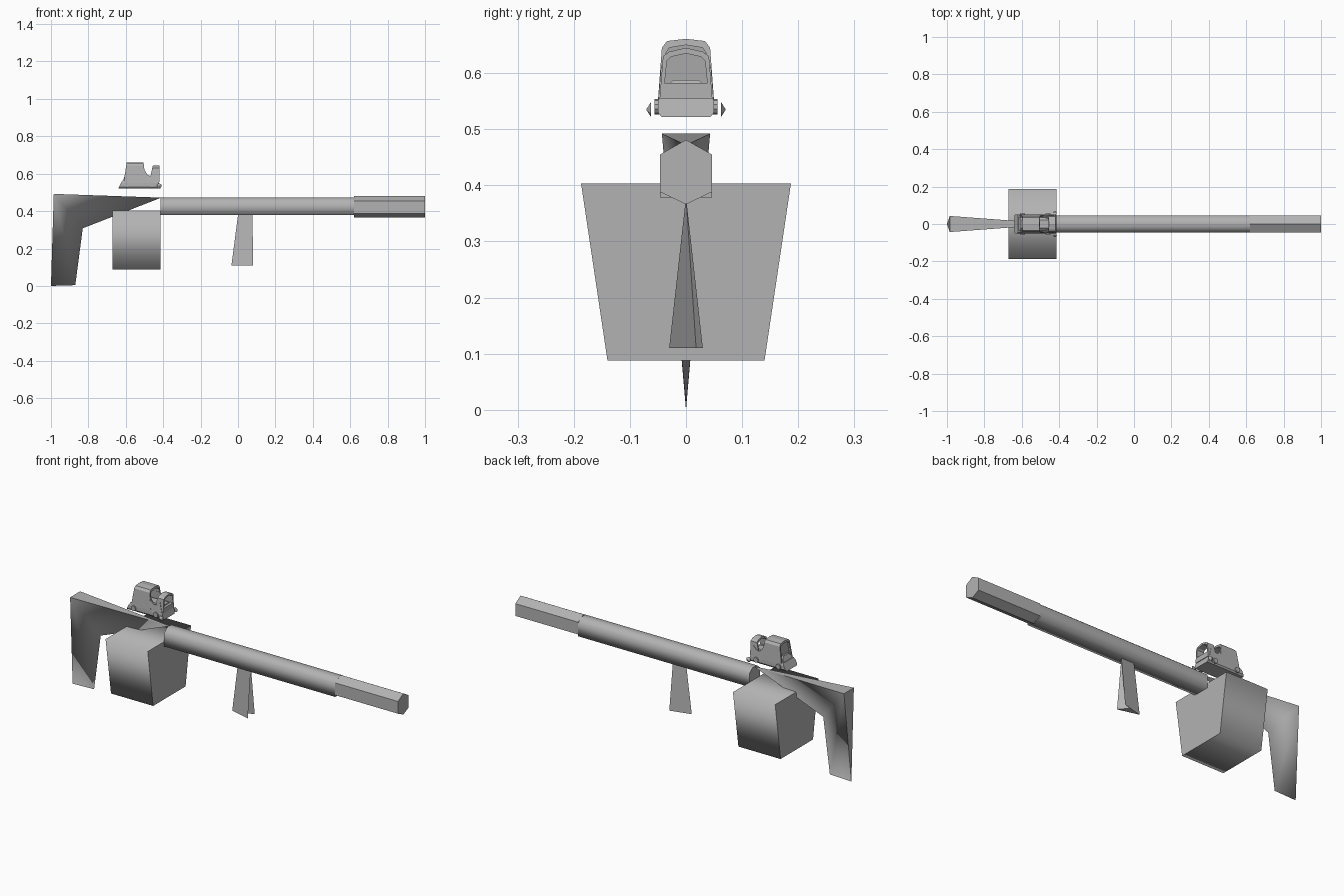
import bpy
import math
from mathutils import Matrix

if "Cube" in bpy.data.objects:
    bpy.data.objects.remove(bpy.data.objects["Cube"])

grey = bpy.data.materials.new("plain grey")
grey.diffuse_color = (0.45, 0.45, 0.45, 1)
grey.use_nodes = True
grey.node_tree.nodes["Principled BSDF"].inputs["Base Color"].default_value = grey.diffuse_color


def make(name, verts, faces, smooth=lambda i: False):
    """Create a mesh object with consistent outward normals."""
    import bmesh
    me = bpy.data.meshes.new(name)
    me.from_pydata(verts, [], faces)
    for p in me.polygons:
        p.use_smooth = smooth(p.index)
    bm = bmesh.new()
    bm.from_mesh(me)
    bmesh.ops.recalc_face_normals(bm, faces=bm.faces)
    bm.to_mesh(me)
    bm.free()
    me.materials.append(grey)
    ob = bpy.data.objects.new(name, me)
    bpy.context.collection.objects.link(ob)
    return ob


def mirrored(half):
    """Close a right-hand (y, z) outline with its mirror image."""
    return half + [(-y, z) for y, z in reversed(half) if abs(y) > 1e-6]


def prism(name, x0, x1, section, x0_top=None, x1_top=None, smooth=True):
    """Extrude a (y, z) section along x; the ends may lean towards the top."""
    zs = [z for _, z in section]
    lo, hi = min(zs), max(zs)

    def lean(a, b, z):
        return a if b is None else a + (b - a) * (z - lo) / (hi - lo)
    n = len(section)
    verts = [(lean(x0, x0_top, z), y, z) for y, z in section]
    verts += [(lean(x1, x1_top, z), y, z) for y, z in section]
    faces = [(i, (i + 1) % n, (i + 1) % n + n, i + n) for i in range(n)]
    faces += [tuple(range(n)), tuple(range(n, 2 * n))]
    return make(name, verts, faces, lambda i: smooth and i < n)


def hoop(name, x0, x1, outer, inner, x0_top=None, x1_top=None):
    """Open frame: two matching (y, z) outlines bridged along x."""
    zs = [z for _, z in outer]
    lo, hi = min(zs), max(zs)
    n = len(outer)

    def lean(a, b, z):
        return a if b is None else a + (b - a) * (z - lo) / (hi - lo)
    verts = []
    for a, b in ((x0, x0_top), (x1, x1_top)):
        for loop in (outer, inner):
            verts += [(lean(a, b, z), y, z) for y, z in loop]
    faces = []
    for i in range(n):
        j = (i + 1) % n
        for a, b in ((0, 1), (1, 3), (3, 2), (2, 0)):
            faces.append((a * n + i, a * n + j, b * n + j, b * n + i))
    return make(name, verts, faces)


# Barrel and hexagonal muzzle
prism("barrel", -0.415, 0.62,
      mirrored([(0.046, 0.378), (0.046, 0.45), (0.018, 0.472)]))
prism("muzzle", 0.62, 1.0,
      mirrored([(0, 0.366), (0.046, 0.388), (0.046, 0.455), (0, 0.481)]), smooth=False)

# Tapered box magazine
prism("magazine", -0.67, -0.415, mirrored([(0.14, 0.088), (0.187, 0.403)]))

# Shoulder stock: wide at the top rear corner, knife-edged below
make("stock",
     [(-0.985, 0.043, 0.492), (-0.985, -0.043, 0.492), (-0.41, 0, 0.472),
      (-0.83, 0, 0.308), (-0.87, 0, 0.004), (-1.0, 0, 0.0)],
     [(0, 1, 2), (0, 1, 5),
      (0, 2, 3), (0, 3, 4), (0, 4, 5),
      (1, 2, 3), (1, 3, 4), (1, 4, 5)],
     lambda i: i > 1)

# Foregrip: splayed wedge with a notch in its forward side
make("foregrip",
     [(0.0, 0, 0.38), (0.078, 0, 0.38), (-0.035, 0, 0.11),
      (0.08, -0.03, 0.11), (0.04, 0.018, 0.11), (0.08, 0.03, 0.11)],
     [(0, 2, 3, 1), (0, 2, 5, 1), (1, 3, 4), (1, 4, 5), (2, 3, 4), (2, 4, 5)])

# Sight: base slab and low body
prism("sight_base", -0.64, -0.415,
      mirrored([(0.044, 0.522), (0.05, 0.53), (0.05, 0.55), (0.044, 0.562)]),
      -0.62, -0.425, smooth=False)
prism("sight_body", -0.62, -0.425,
      mirrored([(0.036, 0.555), (0.036, 0.575), (0.022, 0.588)]),
      -0.605, -0.435, smooth=False)

# Sight: long rear hood, shorter front hood, window
prism("rear_hood_panel", -0.6, -0.592,
      mirrored([(0.042, 0.56), (0.034, 0.648), (0, 0.652)]), -0.588, -0.58, smooth=False)
hoop("rear_hood", -0.612, -0.492,
     mirrored([(0.05, 0.55), (0.043, 0.645), (0.034, 0.657), (0, 0.661)]),
     mirrored([(0.042, 0.56), (0.036, 0.635), (0.03, 0.645), (0, 0.65)]),
     -0.595, -0.505)
hoop("front_hood", -0.475, -0.42,
     mirrored([(0.047, 0.555), (0.041, 0.63), (0.03, 0.638), (0, 0.645)]),
     mirrored([(0.038, 0.582), (0.034, 0.622), (0.027, 0.629), (0, 0.635)]),
     -0.455, -0.42)

# Sight: side walls dipping between the hoods, screw heads and side studs
for side, label in ((-1, "near"), (1, "far")):
    wall = [(-0.61, 0.55), (-0.425, 0.55), (-0.44, 0.61), (-0.455, 0.595),
            (-0.47, 0.588), (-0.485, 0.595), (-0.5, 0.62), (-0.6, 0.62)]
    n = len(wall)
    verts = []
    for inset in (0.0, 0.008):
        verts += [(x, side * (0.0495 - inset - (z - 0.55) * 0.08), z) for x, z in wall]
    make("sight_wall_" + label, verts,
         [(i, (i + 1) % n, (i + 1) % n + n, i + n) for i in range(n)]
         + [tuple(range(n)), tuple(range(n, 2 * n))])
    for k, x in enumerate((-0.595, -0.46)):
        bpy.ops.mesh.primitive_cylinder_add(
            vertices=10, radius=0.014, depth=0.012,
            location=(x, side * 0.05, 0.54), rotation=(math.pi / 2, 0, 0))
        ob = bpy.context.object
        ob.name = f"screw_head_{label}_{k}"
        ob.data.materials.append(grey)
    bpy.ops.mesh.primitive_cone_add(
        vertices=6, radius1=0.014, radius2=0, depth=0.009,
        location=(-0.422, side * 0.0665, 0.535), rotation=(-side * math.pi / 2, 0, 0))
    ob = bpy.context.object
    ob.name = "side_stud_" + label
    ob.data.materials.append(grey)
